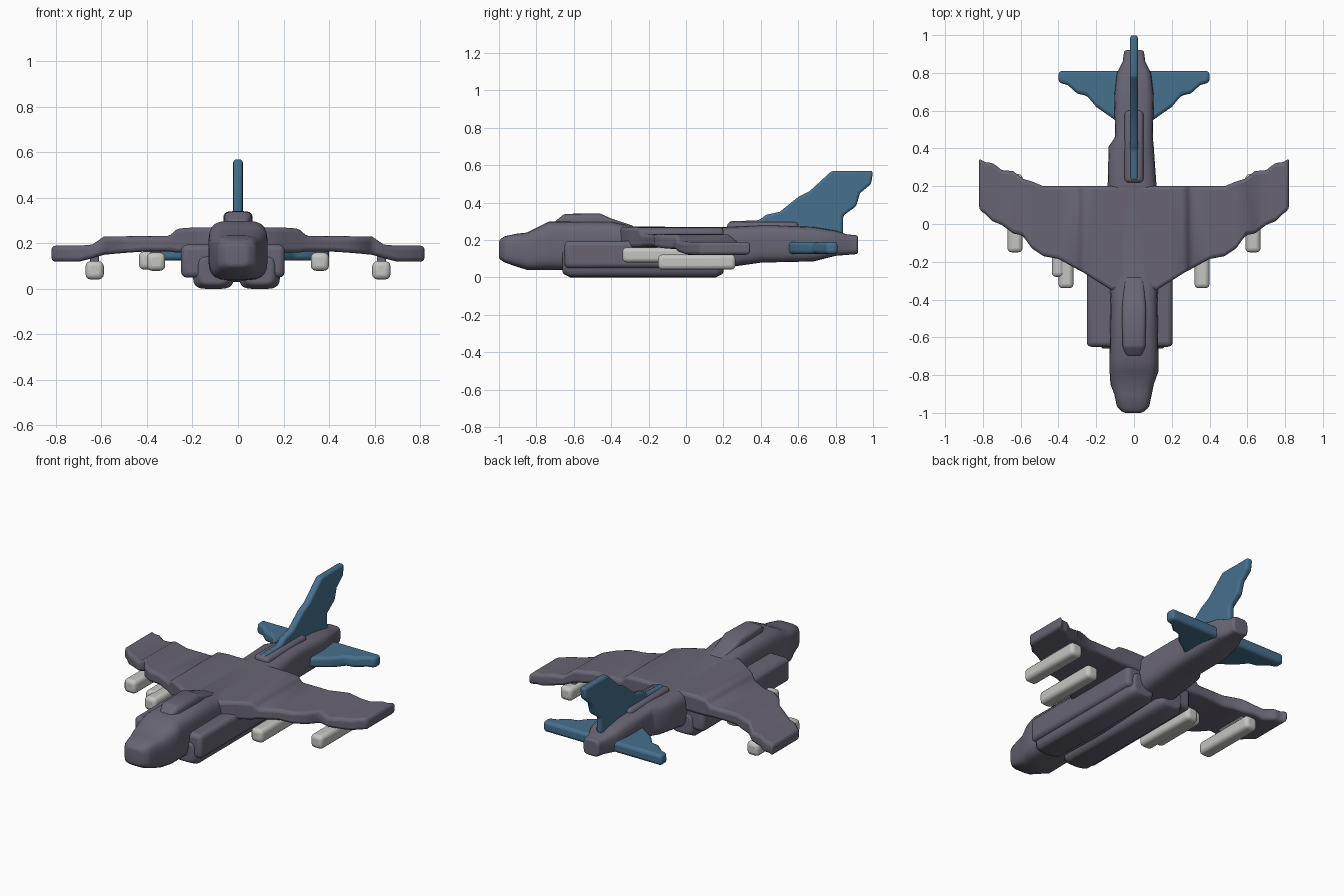
import bpy, bmesh, math
from mathutils import Matrix, Vector

cube = bpy.data.objects.get("Cube")
if cube:
    bpy.data.objects.remove(cube, do_unlink=True)


def material(name, rgb):
    m = bpy.data.materials.new(name)
    m.use_nodes = True
    color = (*rgb, 1)
    m.diffuse_color = color
    bsdf = m.node_tree.nodes["Principled BSDF"]
    bsdf.inputs["Base Color"].default_value = color
    bsdf.inputs["Roughness"].default_value = 0.8
    return m


GREY = material("slate_grey", (0.14, 0.13, 0.175))
BLUE = material("steel_blue", (0.062, 0.16, 0.27))
PALE = material("pale_grey", (0.56, 0.56, 0.54))


def finish(name, bm, mat, bevel=0.0, mirror=False):
    bmesh.ops.recalc_face_normals(bm, faces=bm.faces)
    me = bpy.data.meshes.new(name)
    bm.to_mesh(me)
    bm.free()
    me.materials.append(mat)
    ob = bpy.data.objects.new(name, me)
    bpy.context.collection.objects.link(ob)
    bpy.ops.object.select_all(action='DESELECT')
    ob.select_set(True)
    bpy.context.view_layer.objects.active = ob
    bpy.ops.object.shade_smooth_by_angle(angle=math.radians(50))
    if bevel:
        b = ob.modifiers.new("Rounding", 'BEVEL')
        b.width, b.segments = bevel, 3
        b.limit_method, b.angle_limit = 'ANGLE', math.radians(35)
    if mirror:
        ob.modifiers.new("Mirror", 'MIRROR').use_clip = False
    return ob


def loft(name, rings, mat, **options):
    bm = bmesh.new()
    loops = [[bm.verts.new(p) for p in ring] for ring in rings]
    n = len(loops[0])
    for a, b in zip(loops, loops[1:]):
        for i in range(n):
            j = (i + 1) % n
            bm.faces.new((a[i], a[j], b[j], b[i]))
    bm.faces.new(loops[0])
    bm.faces.new(loops[-1])
    return finish(name, bm, mat, **options)


def rounded_ring(y, cx, half, low, high, n=24, power=0.5):
    # Squared-off oval cross-section
    ring = []
    for i in range(n):
        t = math.tau * (i + 0.5) / n
        c, s = math.cos(t), math.sin(t)
        x = math.copysign(abs(c) ** power, c)
        z = math.copysign(abs(s) ** power, s)
        ring.append((cx + half * x, y, (low + high) / 2 + (high - low) / 2 * z))
    return ring


def body(name, sections, mat, **options):
    return loft(name, [rounded_ring(*s) for s in sections], mat, **options)


def box(name, x, y, z, mat, bevel=0.02, yaw=0):
    bm = bmesh.new()
    lo, hi = Vector((x[0], y[0], z[0])), Vector((x[1], y[1], z[1]))
    place = Matrix.Translation((lo + hi) / 2) @ Matrix.Rotation(math.radians(yaw), 4, 'Z')
    bmesh.ops.create_cube(bm, size=1, matrix=place @ Matrix.Diagonal((*(hi - lo), 1)))
    return finish(name, bm, mat, bevel)


# Fuselage: y, centre x, half width, bottom, top
body("fuselage", [
    (-1.0, -0.005, 0.05, 0.1, 0.2), (-0.97, -0.005, 0.085, 0.08, 0.22),
    (-0.9, -0.005, 0.1, 0.055, 0.235), (-0.85, -0.01, 0.115, 0.04, 0.24),
    (-0.78, 0, 0.13, 0.04, 0.275), (-0.73, 0, 0.13, 0.04, 0.3),
    (-0.4, 0, 0.125, 0.03, 0.3), (-0.28, 0, 0.13, 0.03, 0.272),
    (0.2, -0.01, 0.13, 0.05, 0.27), (0.41, -0.015, 0.12, 0.08, 0.28),
    (0.46, 0, 0.1, 0.08, 0.28), (0.68, 0, 0.105, 0.085, 0.27),
    (0.8, 0, 0.09, 0.115, 0.25), (0.86, 0, 0.06, 0.12, 0.23),
    (0.92, 0, 0.052, 0.125, 0.225)], GREY, bevel=0.012)

# Canopy hump and spine
body("canopy", [
    (-0.7, 0, 0.04, 0.25, 0.3), (-0.65, 0, 0.06, 0.25, 0.34),
    (-0.46, 0, 0.065, 0.25, 0.342), (-0.4, 0, 0.06, 0.25, 0.315),
    (-0.28, 0, 0.05, 0.22, 0.275)], GREY, bevel=0.01)
box("dorsal_spine", (-0.05, 0.05), (0.22, 0.6), (0.2, 0.295), GREY)

# Side intakes and twin belly lobes
box("right_intake", (-0.25, -0.05), (-0.65, 0.19), (0.05, 0.195), GREY, 0.025)
box("left_intake", (0.05, 0.205), (-0.65, 0.19), (0.05, 0.195), GREY, 0.025)
for side, cx in (("right", -0.108), ("left", 0.095)):
    body(side + "_belly_lobe", [
        (-0.66, cx, 0.06, 0.02, 0.14), (-0.62, cx, 0.09, 0, 0.15),
        (0.16, cx, 0.09, 0, 0.15), (0.2, cx, 0.065, 0.02, 0.14)],
        GREY, bevel=0.01)

# Wings: x, leading edge, trailing edge, bottom, top
wing = [
    (0.0, -0.36, 0.2, 0.16, 0.27), (0.12, -0.35, 0.2, 0.16, 0.27),
    (0.2, -0.3, 0.2, 0.16, 0.27), (0.27, -0.255, 0.2, 0.16, 0.265),
    (0.3, -0.24, 0.2, 0.165, 0.232), (0.4, -0.185, 0.2, 0.165, 0.232),
    (0.48, -0.17, 0.2, 0.16, 0.232), (0.54, -0.13, 0.225, 0.155, 0.23),
    (0.59, -0.06, 0.24, 0.15, 0.23), (0.64, -0.05, 0.28, 0.135, 0.195),
    (0.7, -0.005, 0.285, 0.12, 0.19), (0.75, 0.015, 0.325, 0.12, 0.19),
    (0.79, 0.055, 0.325, 0.12, 0.19), (0.82, 0.075, 0.35, 0.12, 0.19)]
loft("wings", [[(x, a, lo), (x, b, lo), (x, b, hi), (x, a, hi)]
               for x, a, b, lo, hi in wing], GREY, bevel=0.018, mirror=True)

# Tailplanes
tail = [(0.0, 0.52, 0.81), (0.1, 0.55, 0.81), (0.2, 0.62, 0.81), (0.25, 0.68, 0.81),
        (0.3, 0.69, 0.81), (0.35, 0.735, 0.81), (0.4, 0.75, 0.81)]
loft("tailplanes", [[(x, a, 0.125), (x, b, 0.125), (x, b, 0.19), (x, a, 0.19)]
                    for x, a, b in tail], BLUE, bevel=0.018, mirror=True)

# Tail fin, extruded side profile
fin = [(0.23, 0.25), (0.23, 0.3), (0.39, 0.305), (0.43, 0.335), (0.5, 0.35),
       (0.6, 0.43), (0.66, 0.46), (0.78, 0.57), (1.0, 0.57), (0.99, 0.5),
       (0.93, 0.45), (0.91, 0.38), (0.84, 0.33), (0.84, 0.23), (0.5, 0.23)]
loft("tail_fin", [[(x, y, z) for y, z in fin] for x in (-0.021, 0.021)], BLUE, bevel=0.014)

# Underwing stores and their pylons
for side, s in (("right", -1), ("left", 1)):
    box(side + "_inner_store", (s * 0.36 - 0.04, s * 0.36 + 0.04), (-0.34, 0.08),
        (0.08, 0.16), PALE, 0.022)
    box(side + "_outer_store", (s * 0.63 - 0.04, s * 0.63 + 0.04), (-0.15, 0.265),
        (0.042, 0.122), PALE, 0.022)
    box(side + "_inner_pylon", (s * 0.36 - 0.02, s * 0.36 + 0.02), (-0.15, 0.06),
        (0.14, 0.19), GREY, 0.008)
    box(side + "_outer_pylon", (s * 0.63 - 0.02, s * 0.63 + 0.02), (0.0, 0.2),
        (0.1, 0.16), GREY, 0.008)
box("right_store_flank", (-0.435, -0.37), (-0.28, 0.06), (0.085, 0.165), PALE, 0.022)
